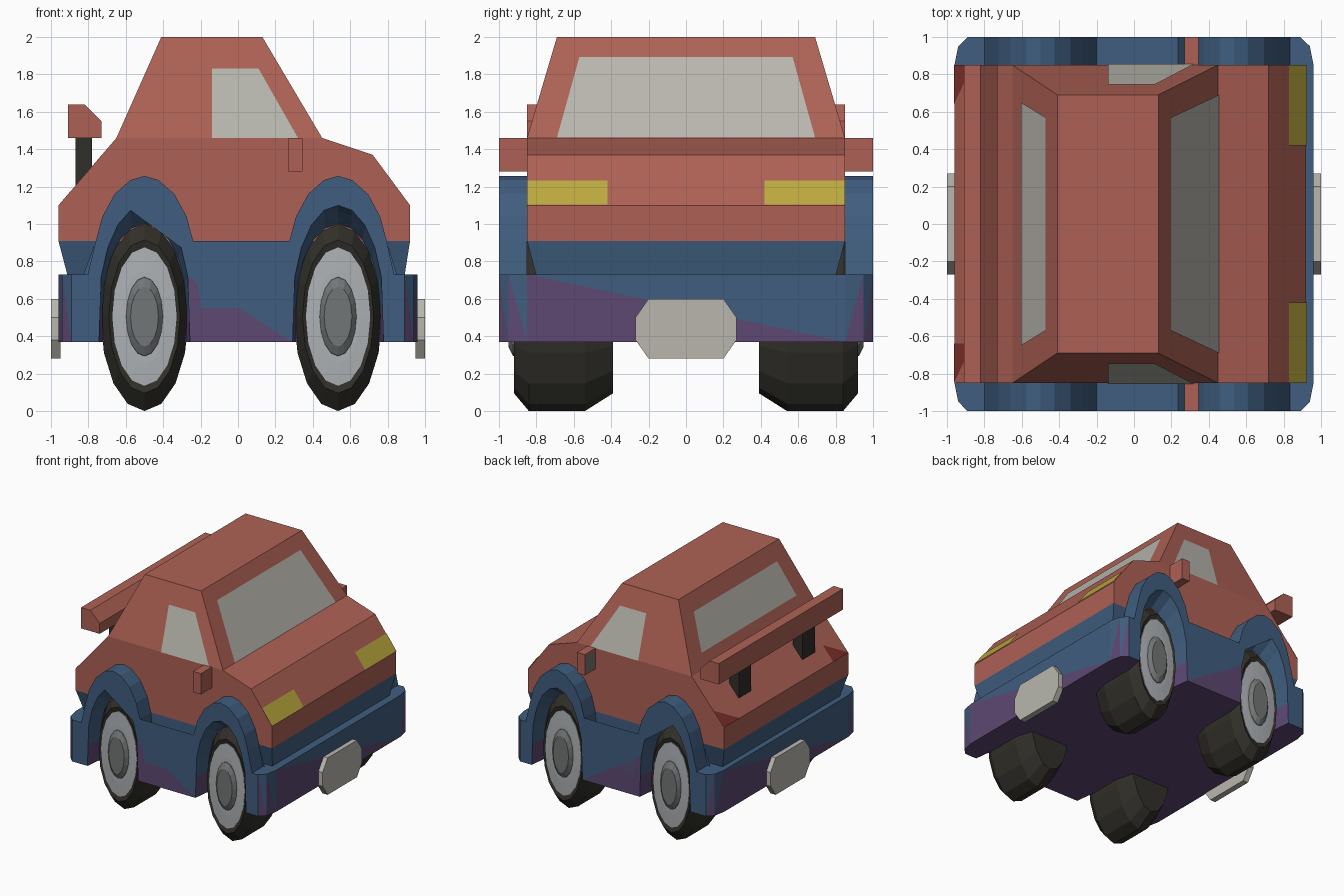
import bpy, bmesh
from math import cos, sin, pi

if "Cube" in bpy.data.objects:
    bpy.data.objects.remove(bpy.data.objects["Cube"])


def mat(name, r, g, b):
    m = bpy.data.materials.new(name)
    m.diffuse_color = (r, g, b, 1)
    m.use_nodes = True
    m.node_tree.nodes["Principled BSDF"].inputs["Base Color"].default_value = m.diffuse_color
    return m


RED = mat("red_paint", .42, .12, .09)
BLUE = mat("blue_paint", .05, .11, .21)
PURPLE = mat("purple_paint", .11, .065, .17)
DARK = mat("dark_rubber", .03, .028, .022)
GLASS = mat("glass", .48, .47, .42)
YELLOW = mat("headlight_yellow", .5, .4, .05)
TAIL = mat("tail_red", .22, .03, .025)
RIM = mat("rim_grey", .42, .44, .46)
HUB = mat("hub_grey", .17, .18, .18)


def finish(name, bm, mats, recalc=True):
    if recalc:
        bmesh.ops.recalc_face_normals(bm, faces=bm.faces)
    me = bpy.data.meshes.new(name)
    bm.to_mesh(me)
    bm.free()
    for m in mats:
        me.materials.append(m)
    ob = bpy.data.objects.new(name, me)
    bpy.context.collection.objects.link(ob)
    return ob


def loft(name, loops, *mats, split_z=None):
    """Skin matching point loops and cap both ends; split_z paints low triangles."""
    bm = bmesh.new()
    rings = [[bm.verts.new(p) for p in lp] for lp in loops]
    n = len(rings[0])
    for a, b in zip(rings, rings[1:]):
        for i in range(n):
            j = (i + 1) % n
            bm.faces.new((a[i], a[j], b[j], b[i]))
    bm.faces.new(rings[0])
    bm.faces.new(rings[-1])
    if split_z is not None:
        bmesh.ops.triangulate(bm, faces=bm.faces)
        for f in bm.faces:
            f.material_index = int(f.calc_center_median().z < split_z)
    return finish(name, bm, mats)


def rect(x0, x1, y, z):
    return [(x0, -y, z), (x1, -y, z), (x1, y, z), (x0, y, z)]


def prism_y(name, prof, y0, y1, m):
    return loft(name, [[(x, y, z) for x, z in prof] for y in (y0, y1)], m)


def box(name, x0, x1, y0, y1, z0, z1, m):
    return prism_y(name, [(x0, z0), (x1, z0), (x1, z1), (x0, z1)], y0, y1, m)


def panel(name, pts, offset, m):
    """Flat sheet lifted just off the bodywork."""
    bm = bmesh.new()
    f = bm.faces.new([bm.verts.new([c + o for c, o in zip(p, offset)]) for p in pts])
    f.normal_update()
    if sum(a * b for a, b in zip(f.normal, offset)) < 0:
        f.normal_flip()
    return finish(name, bm, [m], recalc=False)


# Bodywork
prism_y("body", [(-.96, .91), (-.96, 1.10), (-.65, 1.46), (.45, 1.46),
                 (.72, 1.37), (.92, 1.10), (.92, .91)], -.85, .85, RED)
loft("cabin", [rect(-.65, .45, .85, 1.46), rect(-.41, .13, .69, 2.0)], RED)
loft("lower_band", [rect(-.91, .89, .80, .72), rect(-.96, .92, .85, .91)], BLUE)
loft("chassis", [rect(-.96, .96, .85, .37), rect(-.96, .96, .85, .73)],
     BLUE, PURPLE, split_z=.55)

# Fenders with arches, sill and chamfered bumper corners
AXLES = (-.5, .535)
ARCH = [(-.26, .91), (-.225, 1.04), (-.16, 1.16), (-.075, 1.235), (0, 1.257),
        (.075, 1.235), (.16, 1.16), (.225, 1.04), (.26, .91)]


def opening(cx, rx, rz):
    arc = [(cx + rx * cos(pi * i / 10), .55 + rz * sin(pi * i / 10)) for i in range(11)]
    return [(cx + rx, .37)] + arc + [(cx - rx, .37)]


def fender_outline(end, rx, rz):
    a, b = AXLES
    pts = [(-end, .37), (-end, .73), (a - .30, .73)]
    pts += [(a + x, z) for x, z in ARCH] + [(a + .30, .55), (b - .30, .55)]
    pts += [(b + x, z) for x, z in ARCH] + [(b + .30, .73), (end, .73), (end, .37)]
    return pts + opening(b, rx, rz) + opening(a, rx, rz)


TYRE = [(.36, .39), (.41, .39), (.505, .54), (.505, .84), (.41, .92), (.37, .91)]


def wheel_part(name, cx, s, prof, m):
    ring = [2 * pi * i / 16 for i in range(16)]
    loft(name, [[(cx + .465 * r * cos(t), s * y, .505 + r * sin(t)) for t in ring]
                for r, y in prof], m)


for s, side in ((-1, "right"), (1, "left")):
    steps = [(.85, .96, .225, .45), (.95, .94, .237, .52), (1.0, .89, .243, .55)]
    loft("fender_" + side,
         [[(x, s * y, z) for x, z in fender_outline(e, rx, rz)] for y, e, rx, rz in steps],
         BLUE, PURPLE, split_z=.5)

    # Wheels, stretched upward
    for cx, end in zip(AXLES, ("rear", "front")):
        tag = f"_{end}_{side}"
        wheel_part("tyre" + tag, cx, s, TYRE, DARK)
        wheel_part("rim" + tag, cx, s, [(.37, .88), (.37, .915), (.25, .92)], RIM)
        wheel_part("hub" + tag, cx, s, [(.22, .90), (.21, .925), (.16, .95)], HUB)

    # Side window
    def wall(z):
        return s * (.85 - .16 * (z - 1.46) / .54)
    panel("side_window_" + side,
          [(x, wall(z), z) for x, z in ((-.14, 1.46), (.32, 1.46), (.11, 1.83), (-.14, 1.83))],
          (0, s * .005, .001), GLASS)

    # Door mirror and its glass
    box("mirror_" + side, .27, .345, s * .84, s * 1.0, 1.28, 1.46, RED)
    panel("mirror_glass_" + side, [(.27, s * y, z) for y, z in
          ((.87, 1.30), (.98, 1.30), (.98, 1.44), (.87, 1.44))], (-.004, 0, 0), HUB)

    # Lights
    panel("headlight_" + side, [(.92, s * .42, 1.10), (.92, s * .85, 1.10),
          (.824, s * .85, 1.23), (.824, s * .42, 1.23)], (.004, 0, .003), YELLOW)
    inner = .64 if s < 0 else .85
    panel("tail_light_" + side, [(-.96, s * .64, 1.10), (-.96, s * .85, 1.10),
          (-.86, s * inner, 1.216)], (-.003, 0, .003), TAIL)

    # Spoiler strut
    box("spoiler_strut_" + side, -.87, -.78, s * .35, s * .52, 1.19, 1.48, DARK)

# Front and rear windows
panel("windshield", [(.45, -.69, 1.46), (.45, .69, 1.46), (.195, .57, 1.89),
                     (.195, -.57, 1.89)], (.004, 0, .003), GLASS)
panel("rear_window", [(-.60, -.65, 1.573), (-.60, .65, 1.573), (-.47, .57, 1.865),
                      (-.47, -.57, 1.865)], (-.004, 0, .003), GLASS)

# Spoiler
prism_y("spoiler", [(-.91, 1.46), (-.91, 1.64), (-.82, 1.64), (-.73, 1.55),
                    (-.73, 1.46)], -.85, .85, RED)

# Octagonal blank plates on both bumpers
PLATE = [(.2, .6), (.27, .5), (.27, .38), (.2, .28), (-.2, .28), (-.27, .38),
         (-.27, .5), (-.2, .6)]
for s, end in ((1, "front"), (-1, "rear")):
    loft("plate_" + end, [[(s * x, y, z) for y, z in PLATE] for x in (.95, 1.0)], GLASS)
